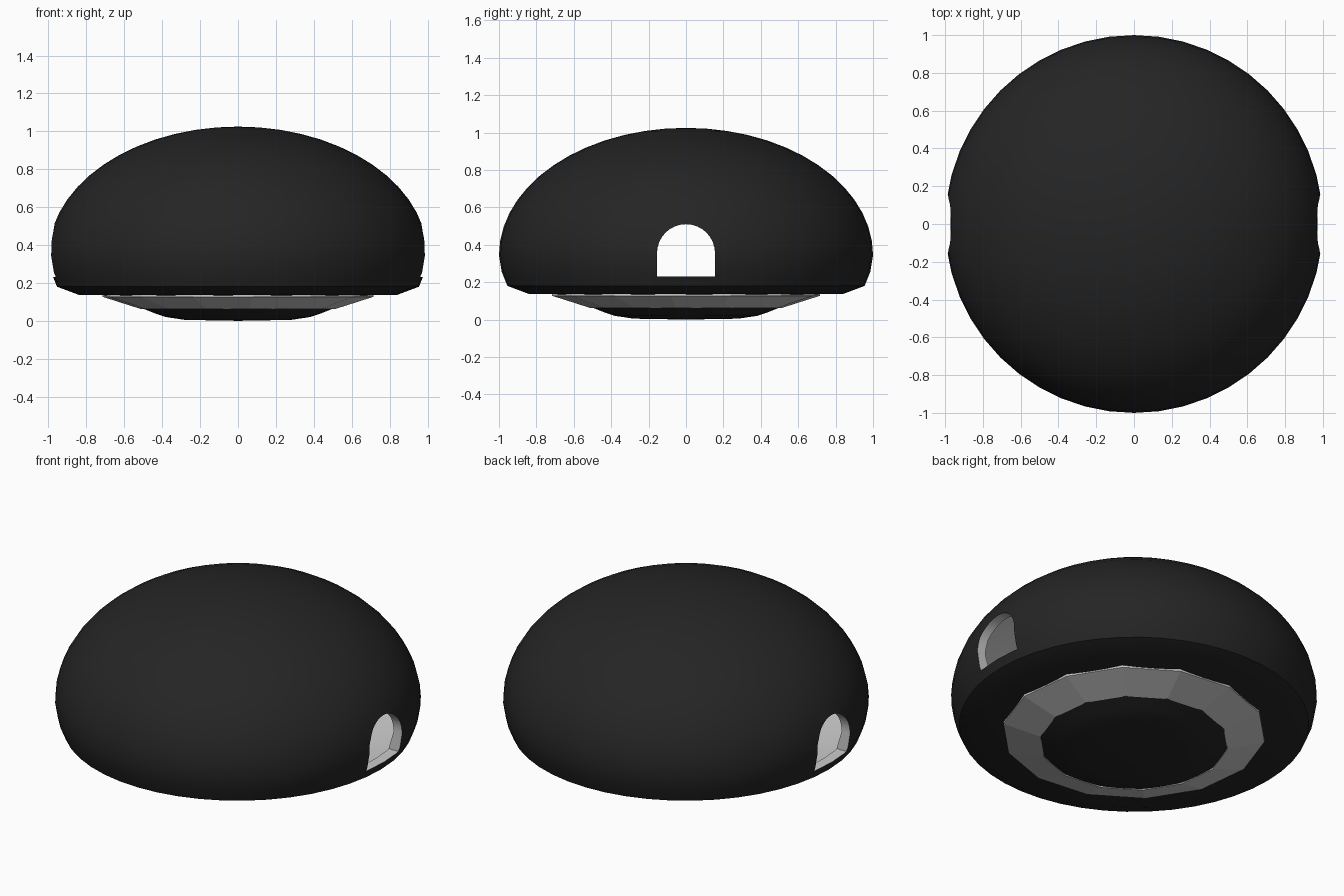
import bpy, bmesh, math

if "Cube" in bpy.data.objects:
    bpy.data.objects.remove(bpy.data.objects["Cube"])

def material(name, rgb):
    m = bpy.data.materials.new(name)
    m.diffuse_color = (*rgb, 1)
    m.use_nodes = True
    m.node_tree.nodes["Principled BSDF"].inputs["Base Color"].default_value = m.diffuse_color
    return m

BLACK = material("matte black", (0.018, 0.018, 0.018))
GREY = material("light grey", (0.6, 0.6, 0.6))

def finish(name, bm):
    bmesh.ops.recalc_face_normals(bm, faces=bm.faces[:])
    me = bpy.data.meshes.new(name)
    bm.to_mesh(me)
    bm.free()
    me.materials.append(BLACK)
    me.materials.append(GREY)
    ob = bpy.data.objects.new(name, me)
    bpy.context.collection.objects.link(ob)
    return ob

def lathe(name, profile, sides, grey_from=0, turn=0.0, loop=False):
    """Revolve (radius, z) points; profile strips from grey_from on are grey."""
    bm = bmesh.new()
    rings = []
    for r, z in profile:
        if r < 1e-6:
            rings.append([bm.verts.new((0, 0, z))] * sides)
        else:
            rings.append([bm.verts.new((r * math.cos(turn + math.tau * k / sides),
                                        r * math.sin(turn + math.tau * k / sides), z))
                          for k in range(sides)])
    if loop:
        rings.append(rings[0])
    for i in range(len(rings) - 1):
        a, b = rings[i], rings[i + 1]
        for k in range(sides):
            n = (k + 1) % sides
            quad = list(dict.fromkeys((a[k], a[n], b[n], b[k])))
            bm.faces.new(quad).material_index = 1 if i >= grey_from else 0
    return finish(name, bm)

def dome(rx, rz, steps):
    return [(rx * math.cos(math.pi / 2 * i / steps),
             0.345 + rz * math.sin(math.pi / 2 * i / steps)) for i in range(steps)] + [(0, 0.345 + rz)]

# Hollow domed shell: black outside, light grey lining
outer = [(0, 0), (0.28, 0.005), (0.38, 0.02), (0.43, 0.036), (0.53, 0.076), (0.72, 0.14),
         (0.84, 0.137), (0.955, 0.18), (0.985, 0.255)] + dome(1.0, 0.68, 14)
inner = dome(0.945, 0.625, 12)[::-1][1:] + [(0.905, 0.21), (0.82, 0.185), (0.71, 0.165),
                                            (0.5, 0.1), (0, 0.085)]
top_in = [(0, 0.97)]
shell = lathe("domed_shell", outer, 48)
bpy.data.objects.remove(shell)
bm = bmesh.new()
for prof, mat in ((outer, 0), (top_in + inner, 1)):
    part = lathe("part", prof, 48, grey_from=0 if mat else 999)
    if mat:
        part.data.flip_normals()
    bm.from_mesh(part.data)
    bpy.data.objects.remove(part)
me = bpy.data.meshes.new("domed_shell")
bm.to_mesh(me)
bm.free()
me.materials.append(BLACK)
me.materials.append(GREY)
shell = bpy.data.objects.new("domed_shell", me)
bpy.context.collection.objects.link(shell)

# Arched doorways cut straight through both sides
bm = bmesh.new()
arch = [(-0.155, 0.23), (0.155, 0.23)] + [
    (0.155 * math.cos(math.pi * i / 16), 0.355 + 0.155 * math.sin(math.pi * i / 16)) for i in range(17)]
ends = [[bm.verts.new((x, y, z)) for y, z in arch] for x in (-1.2, 1.2)]
for e in ends:
    bm.faces.new(e)
for k in range(len(arch)):
    n = (k + 1) % len(arch)
    bm.faces.new((ends[0][k], ends[0][n], ends[1][n], ends[1][k]))
for f in bm.faces:
    f.material_index = 1
cutter = finish("doorway_cutter", bm)
cutter.hide_render = True
mod = shell.modifiers.new("doorways", 'BOOLEAN')
mod.operation = 'DIFFERENCE'
mod.solver = 'EXACT'
mod.object = cutter
bpy.context.view_layer.objects.active = shell
shell.select_set(True)
bpy.ops.object.modifier_apply(modifier=mod.name)
bpy.data.objects.remove(cutter)
bpy.ops.object.shade_smooth_by_angle(angle=math.radians(35))

# Fourteen-sided grey ring on the underside
lathe("underside_ring", [(0.515, 0.062), (0.72, 0.127), (0.72, 0.15), (0.515, 0.085)], 14,
      turn=math.radians(45), loop=True)
